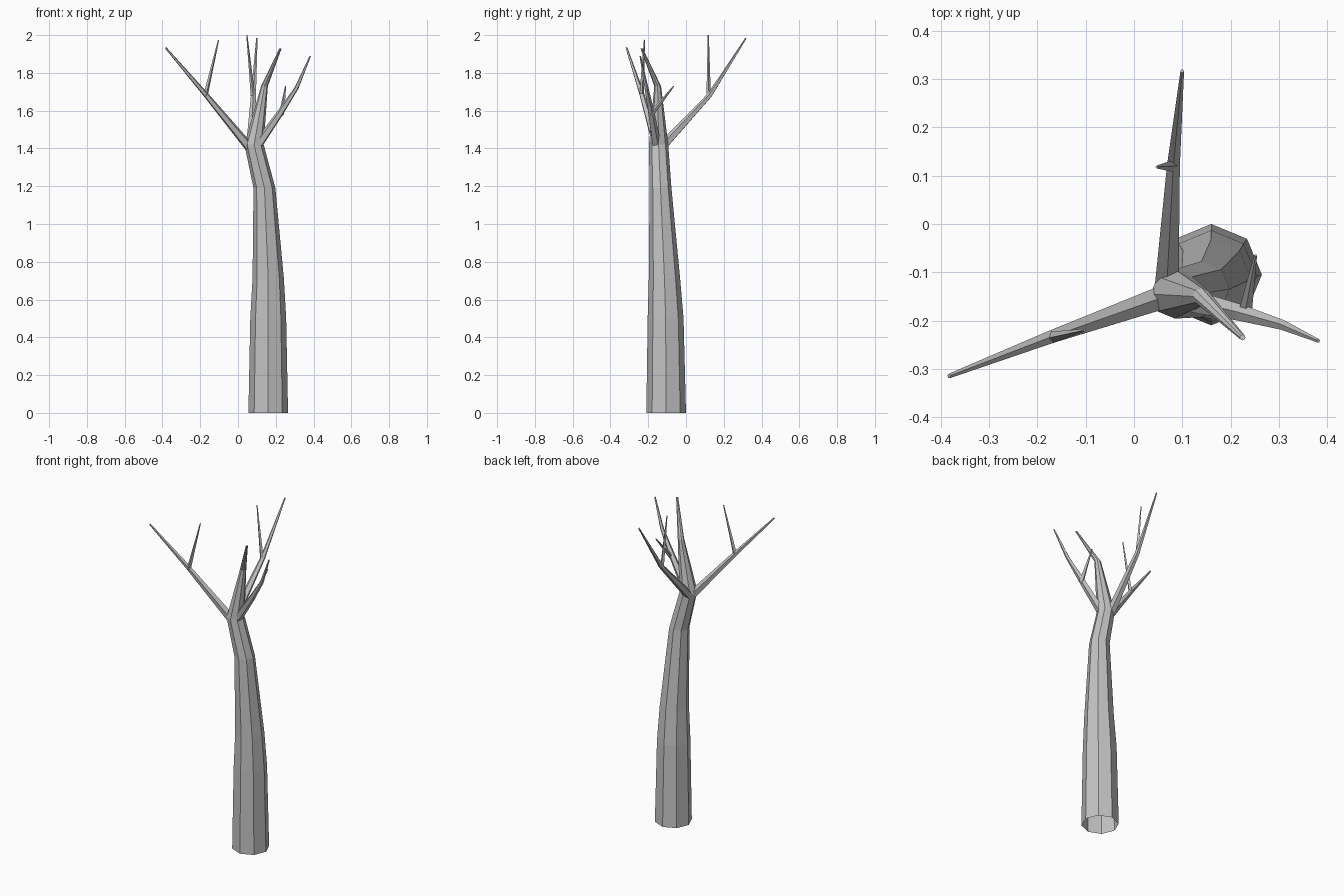
import bpy, bmesh, math
from mathutils import Vector

if "Cube" in bpy.data.objects:
    bpy.data.objects.remove(bpy.data.objects["Cube"], do_unlink=True)

bark = bpy.data.materials.new("grey_bark")
bark.use_nodes = True
grey = (0.55, 0.55, 0.55, 1)
bark.diffuse_color = grey
bark.node_tree.nodes["Principled BSDF"].inputs["Base Color"].default_value = grey


def limb(name, path, sides, level=False):
    """Faceted tube through (x, y, z, radius) points, open at the base."""
    pts = [Vector(p[:3]) for p in path]
    bm = bmesh.new()
    rings = []
    for i, p in enumerate(pts):
        d = (pts[min(i + 1, len(pts) - 1)] - pts[max(i - 1, 0)]).normalized()
        if level:
            u, v = Vector((1, 0, 0)), Vector((0, 1, 0))
        else:
            u = (Vector((0, 0, 1)) - d * d.z).normalized()
            v = d.cross(u)
        ring = []
        for k in range(sides):
            a = math.tau * k / sides
            ring.append(bm.verts.new(p + path[i][3] * (u * math.cos(a) + v * math.sin(a))))
        rings.append(ring)
    for lo, hi in zip(rings, rings[1:]):
        for k in range(sides):
            n = (k + 1) % sides
            bm.faces.new((lo[k], lo[n], hi[n], hi[k]))
    bm.faces.new(rings[-1])
    mesh = bpy.data.meshes.new(name)
    bm.to_mesh(mesh)
    bm.free()
    mesh.materials.append(bark)
    bpy.context.collection.objects.link(bpy.data.objects.new(name, mesh))


# Trunk, leaning over and tapering into the leader
limb("trunk", [
    (0.16, -0.105, 0, 0.105), (0.16, -0.108, 0.5, 0.095),
    (0.16, -0.114, 0.71, 0.083), (0.14, -0.135, 1.19, 0.058),
    (0.085, -0.145, 1.42, 0.051), (0.14, -0.15, 1.73, 0.018),
    (0.225, -0.235, 1.93, 0.006)], 8, level=True)

# Main branches
limb("right_branch", [(0.065, -0.15, 1.40, 0.026), (-0.175, -0.235, 1.69, 0.014),
                      (-0.383, -0.315, 1.933, 0.005)], 5)
limb("back_branch", [(0.068, -0.125, 1.41, 0.026), (0.082, 0.125, 1.68, 0.014),
                     (0.10, 0.317, 1.983, 0.004)], 5)
limb("left_branch", [(0.10, -0.155, 1.41, 0.026), (0.225, -0.185, 1.59, 0.018),
                     (0.31, -0.21, 1.72, 0.011), (0.382, -0.242, 1.888, 0.004)], 5)

# Twigs
limb("right_twig", [(-0.172, -0.235, 1.68, 0.012), (-0.103, -0.22, 1.975, 0.003)], 4)
limb("back_twig", [(0.08, 0.12, 1.67, 0.012), (0.047, 0.118, 2.0, 0.003)], 4)
limb("left_twig", [(0.23, -0.185, 1.58, 0.014), (0.252, -0.065, 1.73, 0.003)], 4)
